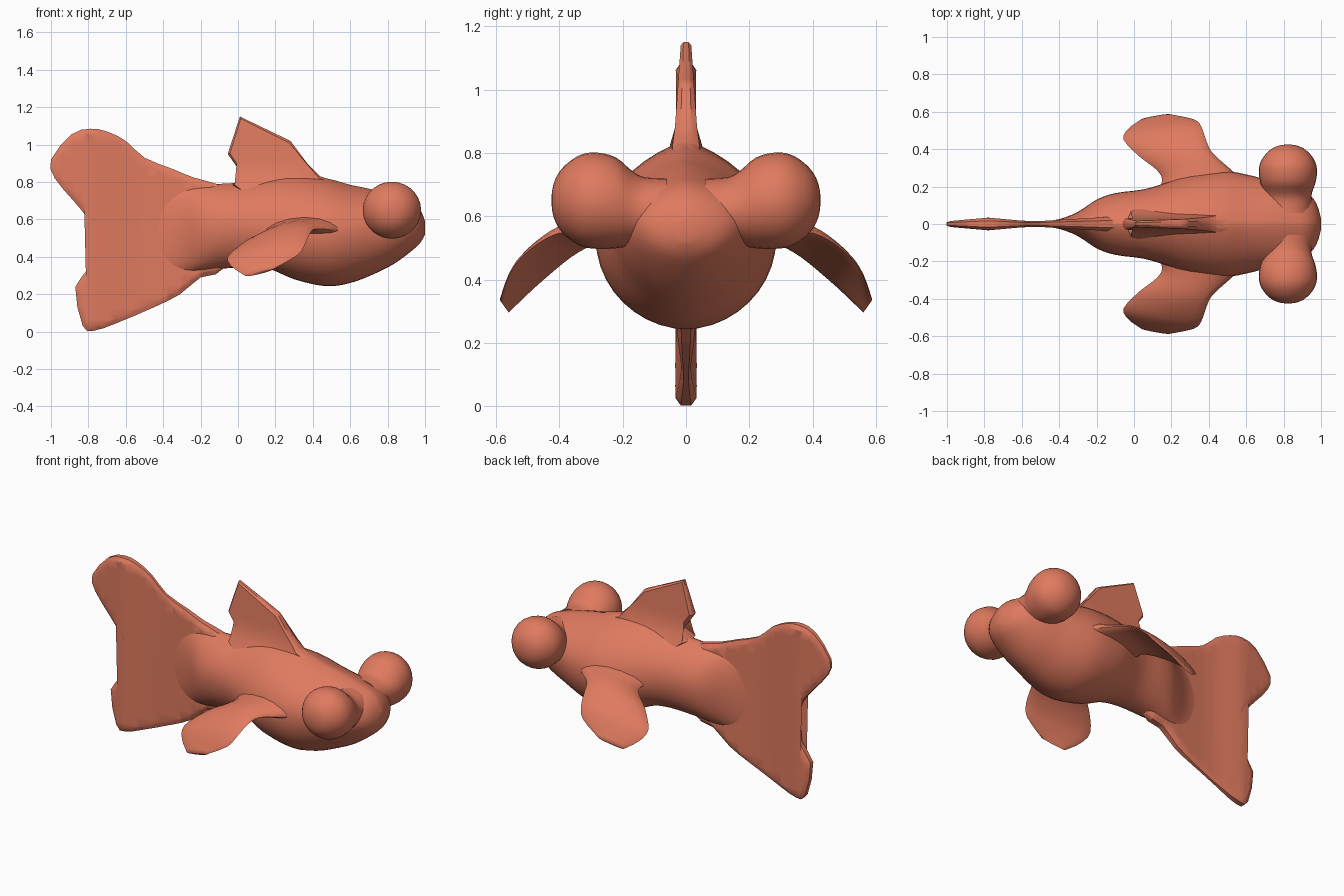
import bpy, bmesh, math
from mathutils import Vector

if "Cube" in bpy.data.objects:
    bpy.data.objects.remove(bpy.data.objects["Cube"])

coral = bpy.data.materials.new("coral_skin")
coral.diffuse_color = (0.745, 0.195, 0.114, 1)
coral.use_nodes = True
coral.node_tree.nodes["Principled BSDF"].inputs["Base Color"].default_value = coral.diffuse_color


def spline(pts, n=4, closed=False):
    """Smooth curve through points of any dimension."""
    c, out = len(pts), []
    get = lambda i: Vector(pts[i % c] if closed else pts[max(0, min(c - 1, i))])
    for i in range(c if closed else c - 1):
        a, b, d, e = (get(i + k) for k in (-1, 0, 1, 2))
        for k in range(n):
            t = k / n
            out.append(0.5 * (2 * b + (d - a) * t + (2 * a - 5 * b + 4 * d - e) * t * t
                              + (3 * b - a - 3 * d + e) * t ** 3))
    return out if closed else out + [Vector(pts[-1])]


def finish(name, bm, angle=60):
    bmesh.ops.recalc_face_normals(bm, faces=bm.faces)
    me = bpy.data.meshes.new(name)
    bm.to_mesh(me)
    bm.free()
    me.materials.append(coral)
    ob = bpy.data.objects.new(name, me)
    bpy.context.collection.objects.link(ob)
    bpy.ops.object.select_all(action='DESELECT')
    ob.select_set(True)
    bpy.context.view_layer.objects.active = ob
    bpy.ops.object.shade_smooth_by_angle(angle=math.radians(angle))
    return ob


def loft(name, rings):
    bm = bmesh.new()
    vs = [[bm.verts.new(p) for p in r] for r in rings]
    n = len(vs[0])
    for a, b in zip(vs, vs[1:]):
        for i in range(n):
            bm.faces.new((a[i], a[(i + 1) % n], b[(i + 1) % n], b[i]))
    bm.faces.new(vs[0])
    bm.faces.new(vs[-1])
    return finish(name, bm)


def plate(name, outline, half, rim, angle=50):
    """Upright fin in the xz plane; half(x, z) gives its half thickness."""
    bm = bmesh.new()
    n = len(outline)
    area = sum(outline[i][0] * outline[(i + 1) % n][1] - outline[(i + 1) % n][0] * outline[i][1]
               for i in range(n))
    sign = 1 if area > 0 else -1
    inner = []
    for i in range(n):
        a = (Vector(outline[i]) - Vector(outline[i - 1])).normalized()
        b = (Vector(outline[(i + 1) % n]) - Vector(outline[i])).normalized()
        d = (a + b).normalized()
        inner.append(Vector(outline[i]) + sign * rim * Vector((-d.y, d.x)))
    rows = []
    for pts, s in ((inner, -1), (outline, -0.5), (outline, 0.5), (inner, 1)):
        rows.append([bm.verts.new((p[0], s, p[1])) for p in pts])
    for a, b in zip(rows, rows[1:]):
        for i in range(n):
            bm.faces.new((a[i], a[(i + 1) % n], b[(i + 1) % n], b[i]))
    bm.faces.new(rows[0])
    bm.faces.new(rows[-1])
    bmesh.ops.triangulate(bm, faces=bm.faces)
    # slice into a fine lattice while flat, then apply the thickness
    for axis in ((1, 0, 0), (0, 0, 1)):
        for k in range(-16, 20):
            bmesh.ops.bisect_plane(bm, geom=bm.verts[:] + bm.edges[:] + bm.faces[:], dist=1e-5,
                                   plane_co=Vector(axis) * (k * 0.0625 + 0.003), plane_no=axis)
    for v in bm.verts:
        v.co.y *= half(v.co.x, v.co.z)
    return finish(name, bm, angle)


# Body: x, top z, bottom z, z of widest point, half width
body = [(-0.50, 0.72, 0.34, 0.53, 0.012), (-0.40, 0.76, 0.32, 0.54, 0.026),
        (-0.30, 0.78, 0.31, 0.55, 0.065), (-0.20, 0.785, 0.32, 0.56, 0.13),
        (-0.10, 0.79, 0.335, 0.57, 0.165), (0.05, 0.80, 0.345, 0.57, 0.185),
        (0.17, 0.825, 0.335, 0.55, 0.22), (0.30, 0.835, 0.28, 0.53, 0.265),
        (0.47, 0.82, 0.243, 0.53, 0.285), (0.60, 0.785, 0.26, 0.54, 0.265),
        (0.72, 0.76, 0.305, 0.56, 0.235), (0.83, 0.73, 0.36, 0.58, 0.215),
        (0.92, 0.70, 0.425, 0.58, 0.175), (0.975, 0.65, 0.475, 0.56, 0.11),
        (1.0, 0.59, 0.52, 0.555, 0.03)]
rings = []
for x, top, bot, mid, w in spline(body, 3):
    ring = []
    for k in range(40):
        a = math.tau * k / 40
        c, s = math.cos(a), math.sin(a)
        z = mid + s * (top - mid if s > 0 else mid - bot)
        ring.append((x, w * math.copysign(abs(c) ** (1.4 if s > 0 else 1.05), c), z))
    rings.append(ring)
loft("body", rings)

# Eyes bulging on short stalks: distance from centre, x radius, centre z, z radius
eye = [(0.06, 0.125, 0.612, 0.108), (0.13, 0.125, 0.615, 0.108), (0.17, 0.13, 0.625, 0.118),
       (0.22, 0.147, 0.642, 0.143), (0.28, 0.156, 0.649, 0.152), (0.33, 0.147, 0.65, 0.145),
       (0.375, 0.118, 0.65, 0.117), (0.405, 0.082, 0.65, 0.082), (0.42, 0.045, 0.65, 0.045),
       (0.425, 0.008, 0.65, 0.008)]
for side, label in ((-1, "right"), (1, "left")):
    loft(label + "_eye", [[(0.823 + rx * math.cos(math.tau * k / 28), side * y,
                            cz + rz * math.sin(math.tau * k / 28)) for k in range(28)]
                          for y, rx, cz, rz in spline(eye, 3)])

# Tail fin: forked, thin, thickening toward the body
tail = [(-0.05, 0.74), (-0.10, 0.785), (-0.24, 0.825), (-0.35, 0.87), (-0.5, 0.93), (-0.6, 1.02),
        (-0.7, 1.07), (-0.79, 1.085), (-0.89, 1.055), (-1.0, 0.92), (-0.98, 0.82),
        (-0.88, 0.70), (-0.80, 0.60), (-0.785, 0.53), (-0.79, 0.35), (-0.87, 0.24),
        (-0.83, 0.03), (-0.77, 0.005), (-0.65, 0.045), (-0.45, 0.13), (-0.31, 0.20),
        (-0.2, 0.29), (-0.05, 0.36)]
plate("tail_fin", spline(tail, 2, True),
      lambda x, z: 0.016 + 0.018 * max(0, 1 - abs(x + 0.78) / 0.2) + 0.06 * max(0, x + 0.5), 0.025)

# Dorsal fin: straight-edged, flaring at its base
dorsal = [(0.03, 0.83), (-0.055, 0.95), (0.01, 1.15), (0.28, 1.02), (0.37, 0.90),
          (0.44, 0.83), (0.56, 0.79), (0.50, 0.72), (0.05, 0.72), (-0.03, 0.785)]
plate("dorsal_fin", dorsal,
      lambda x, z: 0.016 + 0.07 * max(0, 1.15 - z) + 0.4 * max(0, 0.85 - z) * max(0, min(1, (0.5 - x) / 0.2)),
      0.012, 35)

# Side fins: trailing edge point, leading edge point, half thickness, arch
fin = [(0.11, 0.12, 0.53, 0.64, 0.17, 0.53, 0.08, 0.03),
       (0.15, 0.23, 0.53, 0.53, 0.28, 0.54, 0.05, 0.03),
       (0.12, 0.29, 0.515, 0.42, 0.38, 0.55, 0.03, 0.025),
       (0.03, 0.36, 0.475, 0.385, 0.45, 0.525, 0.022, 0.02),
       (-0.055, 0.45, 0.40, 0.36, 0.52, 0.47, 0.018, 0.015),
       (-0.03, 0.51, 0.345, 0.32, 0.56, 0.41, 0.014, 0.01),
       (0.04, 0.56, 0.298, 0.19, 0.587, 0.335, 0.01, 0.0)]
for side, label in ((-1, "right"), (1, "left")):
    rings = []
    for s in spline(fin, 3):
        t, l, half, arch = Vector(s[:3]), Vector(s[3:6]), s[6], s[7]
        ring = []
        for k in range(16):
            a = math.tau * k / 16
            p = t.lerp(l, 0.5 + 0.5 * math.cos(a))
            p += Vector((0, 0.5, 0.85)) * (half * math.sin(a) + arch * math.sin(a) ** 2)
            ring.append((p.x, side * p.y, p.z))
        rings.append(ring)
    loft(label + "_side_fin", rings)
